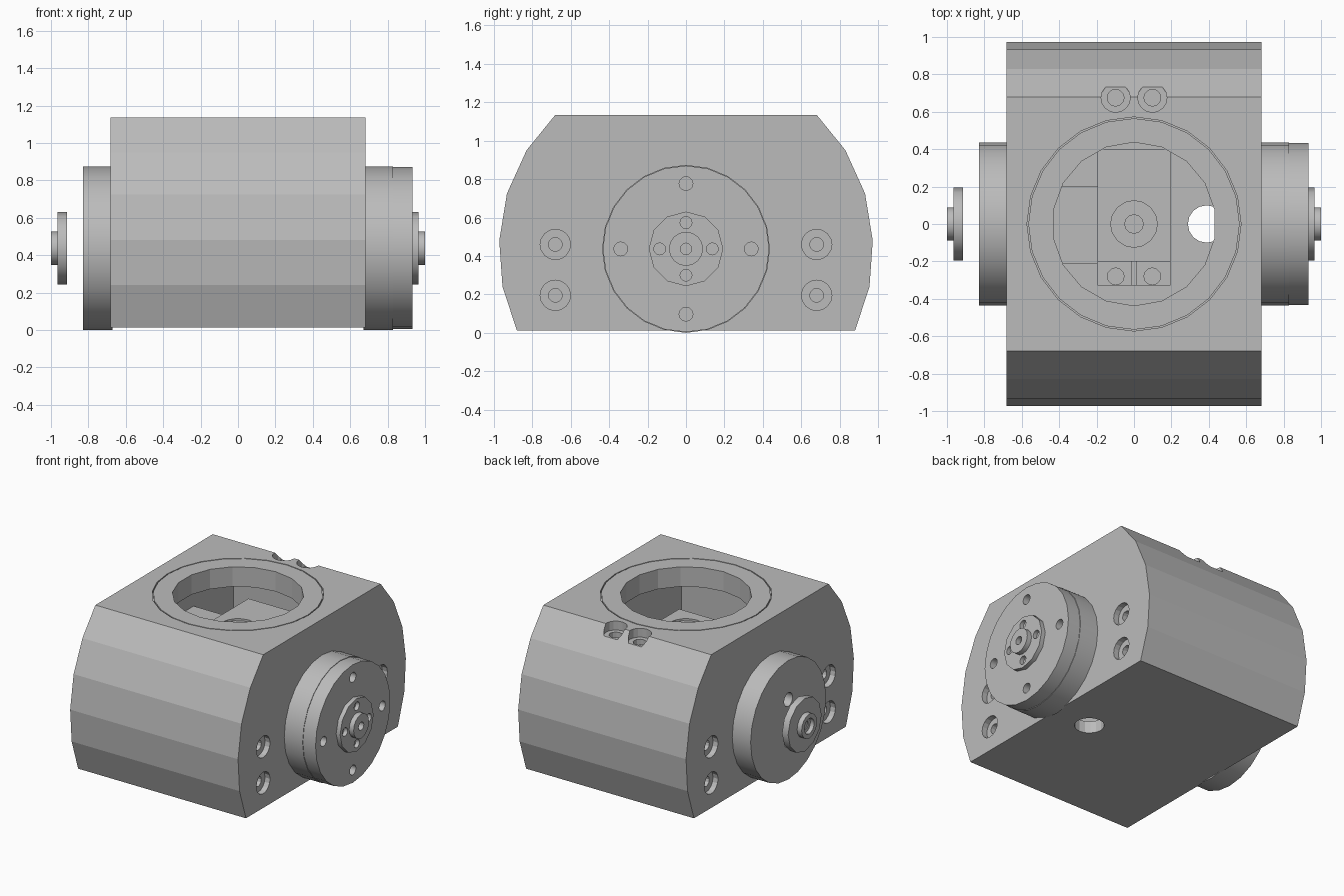
import bpy, bmesh, math
from mathutils import Matrix, Vector

old = bpy.data.objects.get("Cube")
if old:
    bpy.data.objects.remove(old, do_unlink=True)

grey = bpy.data.materials.new("machined_grey")
grey.use_nodes = True
COLOUR = (0.5, 0.5, 0.5, 1)
grey.diffuse_color = COLOUR
grey.node_tree.nodes["Principled BSDF"].inputs["Base Color"].default_value = COLOUR

AXIS_Z = 0.437   # height of the side flange axis
TOP = 1.135


def finish(name, bm):
    bmesh.ops.recalc_face_normals(bm, faces=bm.faces)
    mesh = bpy.data.meshes.new(name)
    bm.to_mesh(mesh)
    bm.free()
    mesh.materials.append(grey)
    obj = bpy.data.objects.new(name, mesh)
    bpy.context.collection.objects.link(obj)
    return obj


def cylinder(name, axis, start, end, a, b, radius, sides=24):
    """Cylinder along x (a, b = y, z) or along z (a, b = x, y)."""
    bm = bmesh.new()
    bmesh.ops.create_cone(bm, cap_ends=True, segments=sides, radius1=radius,
                          radius2=radius, depth=abs(end - start))
    mid = (start + end) / 2
    if axis == "x":
        m = Matrix.Translation((mid, a, b)) @ Matrix.Rotation(math.pi / 2, 4, "Y")
    else:
        m = Matrix.Translation((a, b, mid))
    bm.transform(m)
    return finish(name, bm)


def box(name, low, high):
    bm = bmesh.new()
    bmesh.ops.create_cube(bm, size=1)
    low, high = Vector(low), Vector(high)
    bm.transform(Matrix.Translation((low + high) / 2) @ Matrix.Diagonal((*(high - low), 1)))
    return finish(name, bm)


def select(obj):
    bpy.ops.object.select_all(action="DESELECT")
    obj.select_set(True)
    bpy.context.view_layer.objects.active = obj


def cut(obj, cutter):
    cutter.hide_render = True
    mod = obj.modifiers.new("cut", "BOOLEAN")
    mod.operation = "DIFFERENCE"
    mod.solver = "EXACT"
    mod.object = cutter
    select(obj)
    bpy.ops.object.modifier_apply(modifier=mod.name)
    bpy.data.objects.remove(cutter, do_unlink=True)


def drill(obj, axis, start, end, a, b, radius, sides=12):
    cut(obj, cylinder("cutter", axis, start, end, a, b, radius, sides))


def smooth(obj):
    select(obj)
    bpy.ops.object.shade_smooth_by_angle(angle=math.radians(31))


def bolt_circle(radius):
    return [(radius * math.cos(k * math.pi / 2), AXIS_Z + radius * math.sin(k * math.pi / 2))
            for k in range(4)]


# Housing: faceted barrel profile extruded along x
half = [(0.88, 0.012), (0.955, 0.24), (0.972, 0.48), (0.932, 0.725), (0.83, 0.95), (0.68, TOP)]
outline = half + [(-y, z) for y, z in reversed(half)]
bm = bmesh.new()
face = bm.faces.new([bm.verts.new((-0.681, y, z)) for y, z in outline])
ext = bmesh.ops.extrude_face_region(bm, geom=[face])
bmesh.ops.translate(bm, vec=(1.362, 0, 0),
                    verts=[v for v in ext["geom"] if isinstance(v, bmesh.types.BMVert)])
housing = finish("housing", bm)

# Inner chamber, top opening, cable hole
cut(housing, box("cutter", (-0.5, -0.66, 0.1), (0.5, 0.66, 0.99)))
drill(housing, "z", 0.9, 1.3, 0, 0, 0.437, 18)
drill(housing, "z", TOP - 0.02, 1.3, 0, 0, 0.572, 24)
drill(housing, "z", -0.1, 0.2, 0.388, 0, 0.1, 16)

# Counterbored screw holes on the sides and the top rear edge
for side in (-1, 1):
    for y in (-0.68, 0.68):
        for z in (0.195, 0.46):
            drill(housing, "x", side * 0.64, side * 0.75, y, z, 0.079, 16)
            drill(housing, "x", side * 0.6, side * 0.7, y, z, 0.036)
    drill(housing, "z", 1.07, 1.3, side * 0.098, 0.675, 0.078, 16)
    drill(housing, "z", 1.03, 1.2, side * 0.098, 0.675, 0.045)

# Ring set into the top, leaving a fine groove around it
top_ring = cylinder("top_ring", "z", TOP - 0.02, TOP, 0, 0, 0.565)
drill(top_ring, "z", 1, 1.3, 0, 0, 0.437, 18)

# Side flanges; the +x one carries an extra cover
for side, name in ((1, "left_flange"), (-1, "right_flange")):
    flange = cylinder(name, "x", side * 0.67, side * 0.83, 0, AXIS_Z, 0.437)
    if side < 0:
        for y, z in bolt_circle(0.34):
            drill(flange, "x", -0.76, -0.9, y, z, 0.038)
        for y, z in bolt_circle(0.15):
            drill(flange, "x", -0.72, -0.9, y, z, 0.05)
    smooth(flange)

cover = cylinder("flange_cover", "x", 0.829, 0.932, 0, AXIS_Z, 0.433)
for y, z in bolt_circle(0.34):
    drill(cover, "x", 0.87, 1, y, z, 0.036)
smooth(cover)

# Output hubs: thin disc with a bored boss
for side, name in ((1, "left_hub"), (-1, "right_hub")):
    disc = cylinder(name + "_disc", "x", side * 0.915, side * 0.964, 0, AXIS_Z, 0.194, 12)
    for y, z in bolt_circle(0.137):
        drill(disc, "x", side * 0.935, side * 1.1, y, z, 0.031)
    boss = cylinder(name + "_boss", "x", side * 0.96, side, 0, AXIS_Z, 0.089, 16)
    drill(boss, "x", side * 0.97, side * 1.1, 0, AXIS_Z, 0.056, 16)
    drill(boss, "x", side * 0.94, side * 1.1, 0, AXIS_Z, 0.03)
    smooth(disc)
    smooth(boss)

# Gear block inside the chamber
block = box("inner_block", (-0.195, -0.2, 0.1), (0.195, 0.4, 0.9))
drill(block, "z", 0.885, 1, 0, 0, 0.125, 16)
drill(block, "z", 0.8, 1, 0, 0, 0.05)
front_foot = box("inner_front_foot", (-0.195, -0.33, 0.1), (0.195, -0.2, 0.8))
cut(front_foot, box("cutter", (-0.014, -0.4, 0.7), (0.014, -0.1, 0.9)))
for x in (-0.098, 0.098):
    drill(front_foot, "z", 0.74, 0.9, x, -0.28, 0.045)
box("inner_side_step", (-0.5, -0.21, 0.1), (-0.195, 0.2, 0.84))
